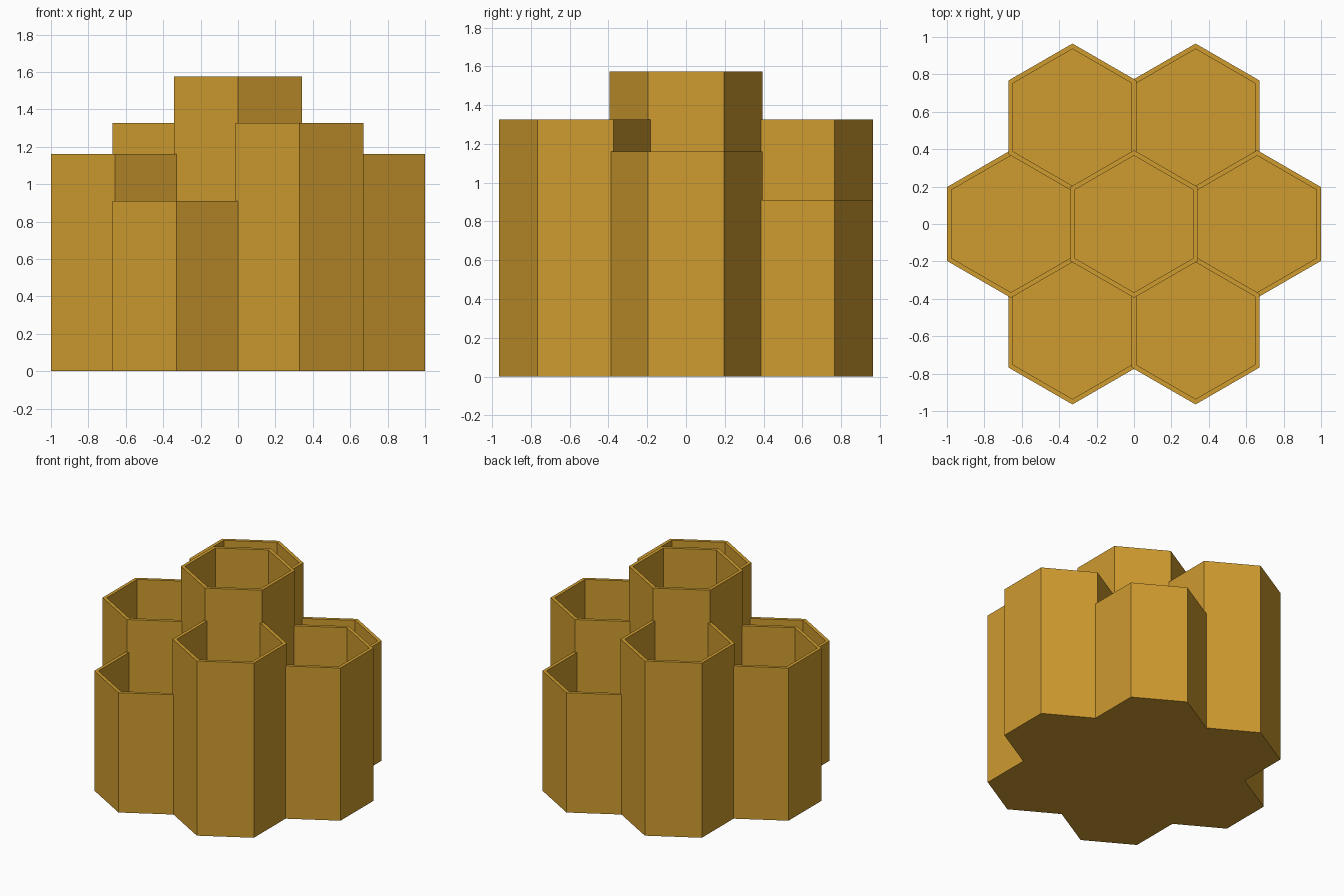
import bpy
import bmesh
from math import cos, sin, radians, sqrt

if "Cube" in bpy.data.objects:
    bpy.data.objects.remove(bpy.data.objects["Cube"], do_unlink=True)

WALL = 0.025                      # shared wall thickness
INNER = (2 - 4 * WALL) / 6        # flat-to-centre distance of each hollow
OUTER = INNER + WALL
SPACING = 2 * INNER + WALL        # neighbours overlap by exactly one wall
FLOOR = 0.03

honey = bpy.data.materials.new("honey_gold")
honey.use_nodes = True
colour = (0.62, 0.33, 0.028, 1)
honey.diffuse_color = colour
honey.node_tree.nodes["Principled BSDF"].inputs["Base Color"].default_value = colour


def hexagon(bm, apothem, z):
    """Ring of six vertices with a corner pointing along y."""
    r = apothem * 2 / sqrt(3)
    angles = [radians(30 + 60 * i) for i in range(6)]
    return [bm.verts.new((r * cos(a), r * sin(a), z)) for a in angles]


def hex_cup(name, x, y, height):
    """Open hexagonal tube with a thin floor."""
    bm = bmesh.new()
    rings = [hexagon(bm, OUTER, 0), hexagon(bm, OUTER, height),
             hexagon(bm, INNER, height), hexagon(bm, INNER, FLOOR)]
    for low, high in zip(rings, rings[1:]):
        for i in range(6):
            j = (i + 1) % 6
            bm.faces.new((low[i], low[j], high[j], high[i]))
    bm.faces.new(rings[0][::-1])
    bm.faces.new(rings[-1])
    bmesh.ops.recalc_face_normals(bm, faces=bm.faces)
    mesh = bpy.data.meshes.new(name)
    bm.to_mesh(mesh)
    bm.free()
    mesh.materials.append(honey)
    cup = bpy.data.objects.new(name, mesh)
    cup.location = (x, y, 0)
    bpy.context.collection.objects.link(cup)


# Tall centre cup
hex_cup("centre_cup", 0, 0, 1.575)

# Surrounding cups, counter-clockwise from +x; opposite cups match in height
names = ["left", "back_left", "back_right", "right", "front_right", "front_left"]
heights = [1.16, 0.91, 1.327]
for i, name in enumerate(names):
    a = radians(60 * i)
    hex_cup(name + "_cup", SPACING * cos(a), SPACING * sin(a), heights[i % 3])
